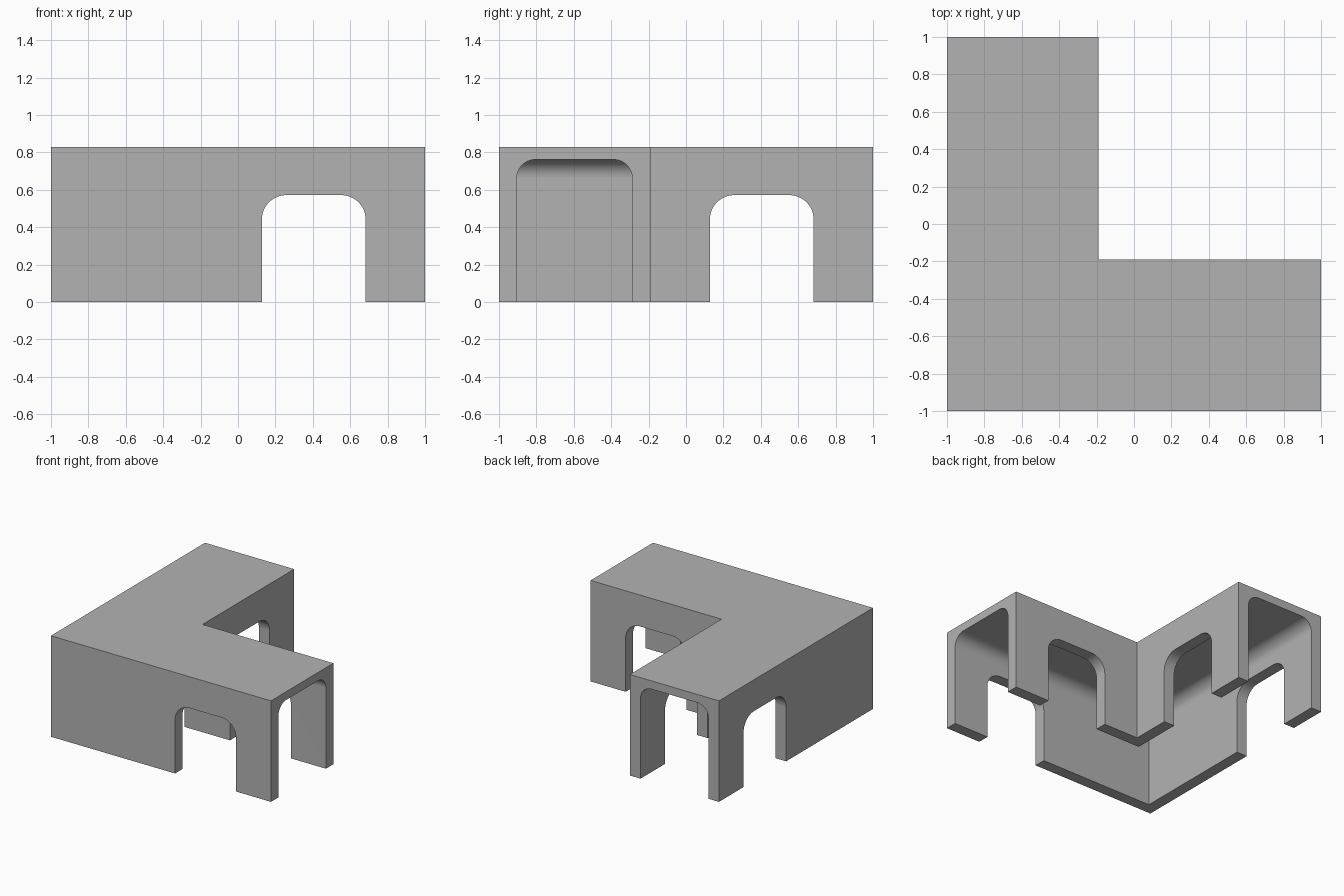
import bpy, bmesh, math
from mathutils import Vector

if "Cube" in bpy.data.objects:
    bpy.data.objects.remove(bpy.data.objects["Cube"])

HEIGHT = 0.83
OUTER, INNER = -1.0, -0.19          # outer faces of the two walls
CAVITY_MIN, CAVITY_MAX = -0.905, -0.287

grey = bpy.data.materials.new("plain grey")
grey.use_nodes = True
colour = (0.45, 0.45, 0.45, 1)
grey.diffuse_color = colour
grey.node_tree.nodes["Principled BSDF"].inputs["Base Color"].default_value = colour


def arch(left, right, top, radius, base=0.0, steps=12):
    """Arch outline running from the left foot to the right foot."""
    points = [(left, base)]
    for centre, start in ((left + radius, math.pi), (right - radius, math.pi / 2)):
        for i in range(steps + 1):
            a = start - math.pi / 2 * i / steps
            points.append((centre + radius * math.cos(a), top - radius + radius * math.sin(a)))
    return points + [(right, base)]


def mesh_object(name, bm):
    bmesh.ops.recalc_face_normals(bm, faces=bm.faces)
    mesh = bpy.data.meshes.new(name)
    bm.to_mesh(mesh)
    bm.free()
    mesh.materials.append(grey)
    obj = bpy.data.objects.new(name, mesh)
    bpy.context.collection.objects.link(obj)
    return obj


# Tunnel shell: arch section swept round a mitred corner
outer = [(OUTER, 0), (OUTER, HEIGHT), (INNER, HEIGHT), (INNER, 0)]
section = outer + arch(CAVITY_MIN, CAVITY_MAX, 0.762, 0.1)[::-1]
stations = (lambda s, z: (s, 1, z), lambda s, z: (s, s, z), lambda s, z: (1, s, z))
bm = bmesh.new()
rings = [[bm.verts.new(place(s, z)) for s, z in section] for place in stations]
count = len(section)
for a, b in zip(rings, rings[1:]):
    for i in range(count):
        j = (i + 1) % count
        bm.faces.new((a[i], a[j], b[j], b[i]))
for ring in (rings[0], rings[-1]):
    bm.faces.new(ring)
tunnel = mesh_object("corner_tunnel", bm)


# Arched side openings, one through each wing
def opening_cutter(name, place):
    bm = bmesh.new()
    profile = arch(0.128, 0.682, 0.572, 0.13, base=-0.2)
    face = bm.faces.new([bm.verts.new(place(p, -1.2, z)) for p, z in profile])
    grown = bmesh.ops.extrude_face_region(bm, geom=[face])
    moved = [v for v in grown["geom"] if isinstance(v, bmesh.types.BMVert)]
    bmesh.ops.translate(bm, verts=moved, vec=Vector(place(0, 1.2, 0)))
    cutter = mesh_object(name, bm)
    cutter.hide_render = True
    return cutter


bpy.context.view_layer.objects.active = tunnel
tunnel.select_set(True)
for name, place in (("front_opening_cutter", lambda p, d, z: (p, d, z)),
                    ("side_opening_cutter", lambda p, d, z: (d, p, z))):
    cutter = opening_cutter(name, place)
    cut = tunnel.modifiers.new("opening", "BOOLEAN")
    cut.operation = "DIFFERENCE"
    cut.solver = "EXACT"
    cut.object = cutter
    bpy.ops.object.modifier_apply(modifier=cut.name)
    bpy.data.objects.remove(cutter)

# Smooth arches with flat walls
bpy.ops.object.shade_smooth_by_angle(angle=math.radians(30))
weighted = tunnel.modifiers.new("flat walls", "WEIGHTED_NORMAL")
weighted.keep_sharp = True
